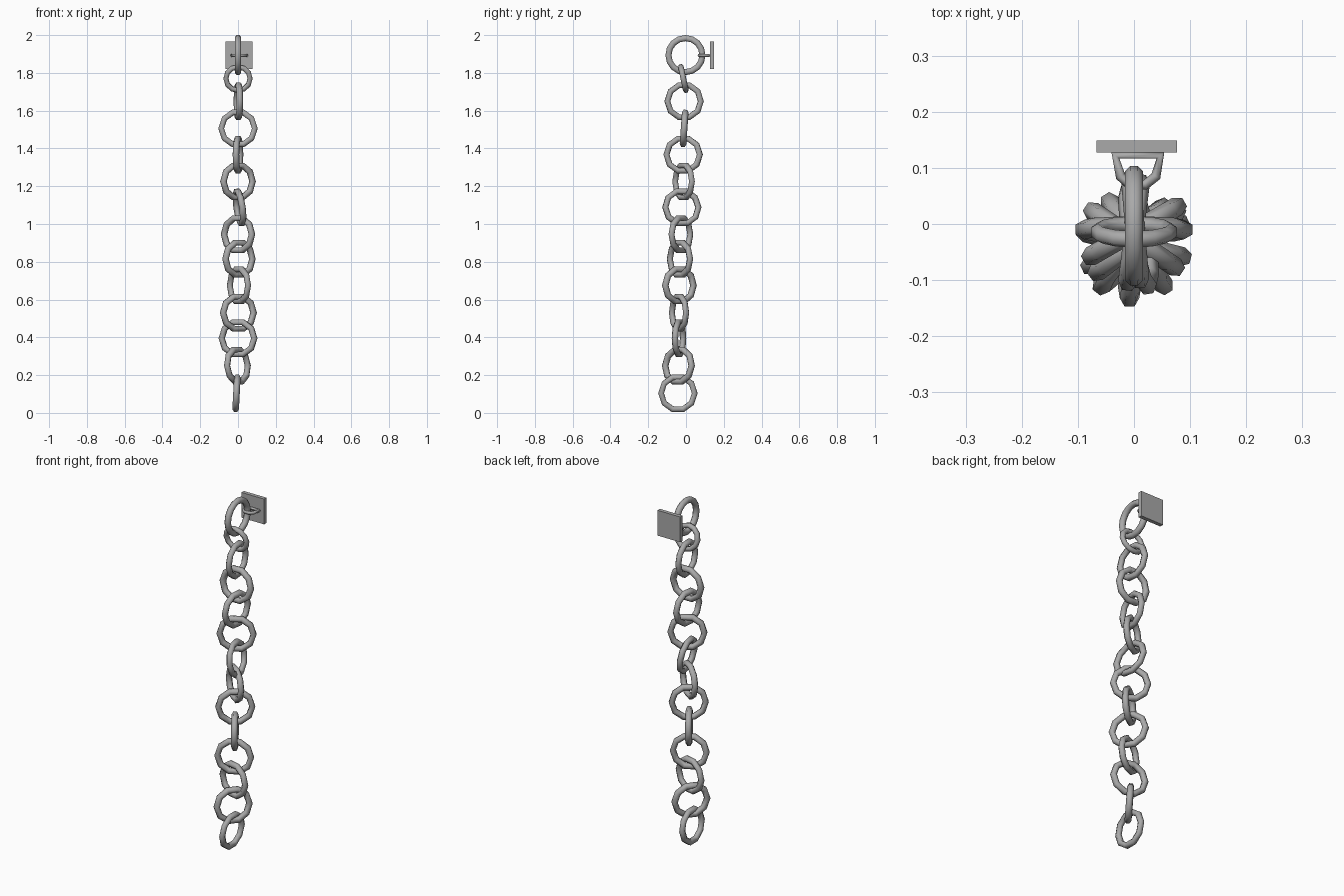
import bpy, bmesh
from math import cos, sin, pi, radians

cube = bpy.data.objects.get("Cube")
if cube:
    bpy.data.objects.remove(cube, do_unlink=True)

steel = bpy.data.materials.new("steel_grey")
steel.use_nodes = True
steel.diffuse_color = (0.4, 0.4, 0.4, 1)
steel.node_tree.nodes["Principled BSDF"].inputs["Base Color"].default_value = (0.4, 0.4, 0.4, 1)


def finish(bm, name, smooth):
    bmesh.ops.recalc_face_normals(bm, faces=bm.faces)
    for f in bm.faces:
        f.smooth = smooth
    mesh = bpy.data.meshes.new(name)
    bm.to_mesh(mesh)
    bm.free()
    mesh.materials.append(steel)
    obj = bpy.data.objects.new(name, mesh)
    bpy.context.collection.objects.link(obj)
    return obj


def ring(name, centre, yaw, lean, radius=0.089, tube=0.0175, segments=10, sides=6):
    """Upright ring with a flat outer facet, turned by yaw and leaned off vertical."""
    bm = bmesh.new()
    loops = []
    for i in range(segments):
        a = 2 * pi * i / segments
        loop = []
        for j in range(sides):
            b = 2 * pi * (j + 0.5) / sides
            r = radius + tube * cos(b)
            loop.append(bm.verts.new((r * cos(a), tube * sin(b), r * sin(a))))
        loops.append(loop)
    for i in range(segments):
        p, q = loops[i], loops[(i + 1) % segments]
        for j in range(sides):
            k = (j + 1) % sides
            bm.faces.new((p[j], p[k], q[k], q[j]))
    obj = finish(bm, name, True)
    obj.location = centre
    obj.rotation_euler = (radians(lean), 0, radians(yaw))
    return obj


# Top ring and the small connecting ring
ring("top_ring", (0, -0.003, 1.894), 90, 0, radius=0.09, segments=16, sides=8)
ring("small_ring", (0.0, -0.014, 1.77), 0, 12, radius=0.064, tube=0.015, segments=12)

# Hanging chain: x, y, z, yaw, lean
links = [
    (0.002, -0.010, 1.65, 95, 0),
    (0.0, -0.010, 1.506, 0, -4),
    (0.0, -0.015, 1.367, 83, 0),
    (0.0, -0.013, 1.225, 30, 0),
    (0.008, -0.022, 1.088, 100, -8),
    (0.0, -0.027, 0.945, -34, 0),
    (0.005, -0.032, 0.815, 37, 0),
    (0.005, -0.035, 0.675, -57, 0),
    (0.002, -0.037, 0.53, 25, 0),
    (0.0, -0.037, 0.395, -14, 0),
    (-0.003, -0.040, 0.25, 52, -4),
    (-0.008, -0.043, 0.104, 90, 3),
]
for n, (x, y, z, yaw, lean) in enumerate(links, 1):
    ring(f"chain_link_{n:02d}", (x, y, z), yaw, lean)

# Square wall plate behind the top ring
bm = bmesh.new()
bmesh.ops.create_cube(bm, size=1)
bmesh.ops.scale(bm, vec=(0.144, 0.022, 0.145), verts=bm.verts)
plate = finish(bm, "wall_plate", False)
plate.location = (0.005, 0.138, 1.893)

# Bracket loop joining the plate to the top ring
curve = bpy.data.curves.new("bracket_loop", "CURVE")
curve.dimensions = "3D"
curve.bevel_depth = 0.009
curve.bevel_resolution = 1
path = [(-0.033, 0.122), (-0.024, 0.085), (-0.008, 0.07), (0.02, 0.07), (0.039, 0.085), (0.047, 0.122)]
spline = curve.splines.new("POLY")
spline.points.add(len(path) - 1)
for p, (x, y) in zip(spline.points, path):
    p.co = (x, y, 1.893, 1)
spline.use_cyclic_u = True
curve.materials.append(steel)
bpy.context.collection.objects.link(bpy.data.objects.new("bracket_loop", curve))
